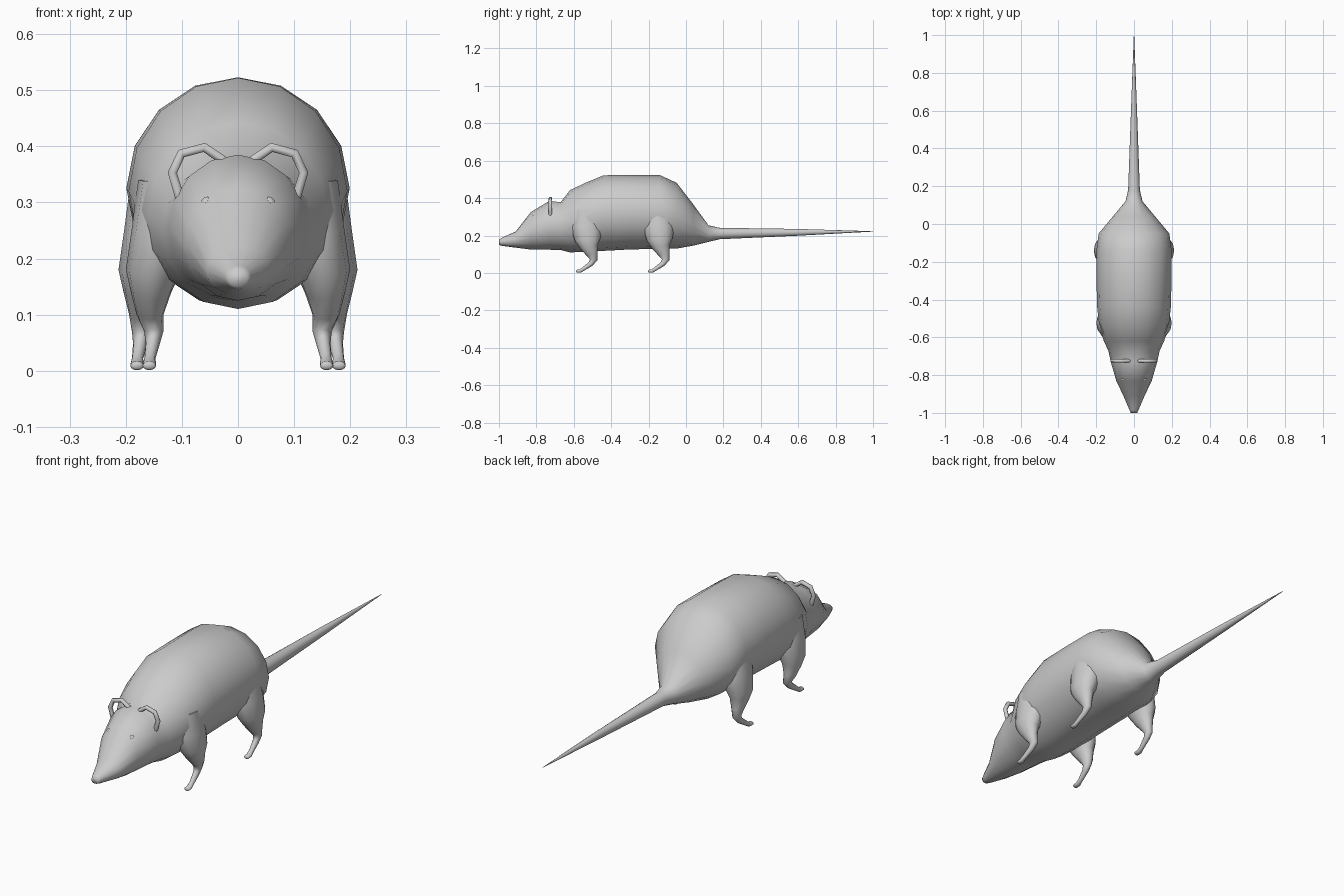
import bpy, bmesh, math
from mathutils import Vector

if "Cube" in bpy.data.objects:
    bpy.data.objects.remove(bpy.data.objects["Cube"])

fur = bpy.data.materials.new("grey")
fur.diffuse_color = (0.6, 0.6, 0.6, 1)
fur.use_nodes = True
fur.node_tree.nodes["Principled BSDF"].inputs["Base Color"].default_value = fur.diffuse_color


def finish(ob, angle=75):
    ob.data.materials.clear()
    ob.data.materials.append(fur)
    bpy.ops.object.select_all(action='DESELECT')
    ob.select_set(True)
    bpy.context.view_layer.objects.active = ob
    bpy.ops.object.shade_smooth_by_angle(angle=math.radians(angle))


def loft(name, rows, sides, follow):
    """Skin elliptical rings (x, y, z, half width, half depth); follow tilts them along the path."""
    bm = bmesh.new()
    pts = [Vector(r[:3]) for r in rows]
    rings = []
    for i, (x, y, z, rx, rn) in enumerate(rows):
        up = Vector((0, 0, 1))
        if follow:
            t = pts[min(i + 1, len(pts) - 1)] - pts[max(i - 1, 0)]
            up = Vector((0, -t.z, t.y)).normalized()
        rings.append([bm.verts.new(pts[i] + Vector((rx * math.sin(a), 0, 0)) + up * rn * math.cos(a))
                      for a in (2 * math.pi * k / sides for k in range(sides))])
    for a, b in zip(rings, rings[1:]):
        for k in range(sides):
            n = (k + 1) % sides
            bm.faces.new((a[k], a[n], b[n], b[k]))
    bm.faces.new(rings[0])
    bm.faces.new(rings[-1])
    bmesh.ops.recalc_face_normals(bm, faces=bm.faces)
    me = bpy.data.meshes.new(name)
    bm.to_mesh(me)
    bm.free()
    ob = bpy.data.objects.new(name, me)
    bpy.context.collection.objects.link(ob)
    finish(ob)


# Head, body and tail: y, half width, bottom, top
profile = [
    (-1.0, .017, .150, .178), (-.985, .024, .145, .188), (-.91, .056, .135, .222),
    (-.83, .094, .125, .325), (-.73, .123, .124, .385), (-.67, .136, .122, .378),
    (-.62, .160, .110, .443), (-.53, .185, .112, .485), (-.44, .195, .118, .522),
    (-.29, .199, .126, .523), (-.14, .199, .128, .523), (-.05, .187, .130, .482),
    (.04, .112, .146, .365), (.12, .045, .166, .255), (.18, .031, .180, .241),
    (.60, .016, .199, .235), (1.0, .001, .221, .223)]
loft("body_and_tail", [(0, y, (b + t) / 2, w, (t - b) / 2) for y, w, b, t in profile], 16, False)

# Legs: x, y from foot tip, z, half width, half depth
leg = [(.125, .05, .34, .066, .07), (.146, .055, .25, .057, .085), (.163, .062, .18, .050, .070),
       (.168, .070, .14, .036, .048), (.170, .085, .10, .024, .030), (.172, .093, .07, .017, .020),
       (.174, .078, .049, .013, .014), (.179, .040, .022, .010, .010),
       (.180, .022, .010, .012, .009), (.180, .004, .009, .012, .008), (.180, 0, .009, .008, .005)]
for side, s in (("left", 1), ("right", -1)):
    for end, y0, dx in (("front", -.587, -.022), ("hind", -.202, 0)):
        loft(f"{end}_leg_{side}",
             [(s * (x + dx * (1 if z < .1 else .6)), y0 + y, z, rx, rn) for x, y, z, rx, rn in leg], 12, True)

    # Ear rim
    cu = bpy.data.curves.new(f"ear_{side}", 'CURVE')
    cu.dimensions = '3D'
    cu.bevel_depth = .0095
    cu.bevel_resolution = 1
    cu.use_fill_caps = True
    path = [(.022, .372), (.060, .398), (.101, .387), (.117, .353), (.104, .309)]
    sp = cu.splines.new('POLY')
    sp.points.add(len(path) - 1)
    for p, (x, z) in zip(sp.points, path):
        p.co = (s * x, -.725, z, 1)
    ob = bpy.data.objects.new(f"ear_{side}", cu)
    bpy.context.collection.objects.link(ob)
    bpy.ops.object.select_all(action='DESELECT')
    ob.select_set(True)
    bpy.context.view_layer.objects.active = ob
    bpy.ops.object.convert(target='MESH')
    finish(bpy.context.object)

    # Eye
    bpy.ops.mesh.primitive_uv_sphere_add(segments=10, ring_count=6, radius=.013,
                                         location=(s * .055, -.82, .298), rotation=(0, -s * .5, 0))
    eye = bpy.context.object
    eye.name = f"eye_{side}"
    eye.scale = (.95, 1, .95)
    finish(eye)
